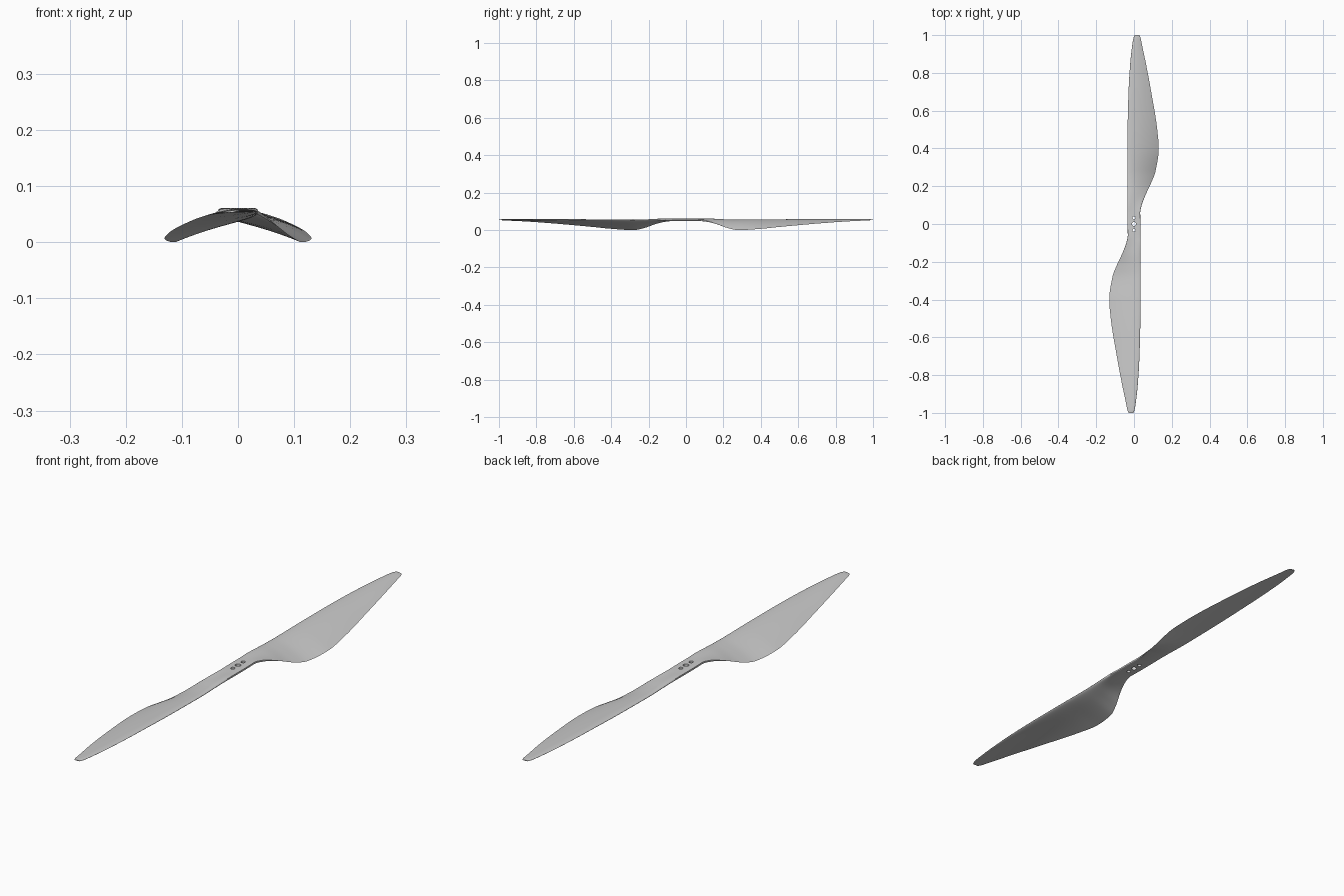
import bpy, bmesh, math
from mathutils import Matrix

if "Cube" in bpy.data.objects:
    bpy.data.objects.remove(bpy.data.objects["Cube"])

# Blade stations: y, left edge x, right edge x, left z, right z, thickness, camber
ST = [
    (0.00, -.034, .034, .059, .059, .012, .0),
    (0.06, -.034, .033, .059, .059, .012, .0),
    (0.10, -.035, .041, .060, .054, .013, .001),
    (0.16, -.035, .064, .059, .038, .015, .004),
    (0.22, -.035, .092, .057, .016, .016, .006),
    (0.28, -.035, .114, .056, .004, .016, .007),
    (0.40, -.035, .131, .057, .011, .015, .007),
    (0.50, -.034, .123, .058, .021, .014, .006),
    (0.70, -.029, .091, .060, .039, .010, .004),
    (0.85, -.020, .063, .060, .050, .007, .003),
    (0.95, -.009, .042, .060, .055, .006, .002),
    (0.985, -.003, .035, .060, .057, .005, .001),
    (1.00, .004, .028, .0595, .058, .003, .0),
]


def station(y):
    """Smooth interpolation of the station table at y."""
    k = max(i for i in range(len(ST) - 1) if ST[i][0] <= y or i == 0)
    a, b = ST[k], ST[k + 1]
    h = b[0] - a[0]
    t = (y - a[0]) / h

    def slope(i, c):
        if i == 0 or i == len(ST) - 1:
            return 0 if i == 0 else (ST[i][c] - ST[i - 1][c]) / (ST[i][0] - ST[i - 1][0])
        d0 = (ST[i][c] - ST[i - 1][c]) / (ST[i][0] - ST[i - 1][0])
        d1 = (ST[i + 1][c] - ST[i][c]) / (ST[i + 1][0] - ST[i][0])
        return 2 * d0 * d1 / (d0 + d1) if d0 * d1 > 0 else 0

    return [a[c] * (2*t**3 - 3*t*t + 1) + b[c] * (3*t*t - 2*t**3)
            + h * slope(k, c) * (t**3 - 2*t*t + t) + h * slope(k + 1, c) * (t**3 - t*t)
            for c in range(1, 7)]


N = 20  # chord divisions


def section(y):
    """Closed cross-section, changing from hub bar to aerofoil."""
    xl, xr, zl, zr, th, cam = station(y)
    w = min(1, max(0, (y - .05) / .15))
    w = w * w * (3 - 2 * w)
    pts = []
    for j in range(2 * N):
        u = (1 - math.cos(math.pi * j / N)) / 2
        side = 1 if j < N else -1
        hub = max(0, 1 - abs(2 * u - 1) ** 5) ** .2
        foil = 2 * (1.4845*u**.5 - .63*u - 1.758*u*u + 1.4215*u**3 - .518*u**4)
        half = th / 2 * (hub * (1 - w) + foil * w)
        if j == 0 or j == N:
            half = 0 if j == 0 else th * .02 * w
            side = 1
        z = zl + (zr - zl) * u + cam * 4 * u * (1 - u) + side * half
        pts.append((xl + (xr - xl) * u, y, z))
    return pts


# Loft one blade, then repeat it turned half round and weld at the hub
bm = bmesh.new()
ys = [i * .0125 for i in range(76)] + [.95, .962, .974, .985, .992, .997, 1.0]
rows = [[bm.verts.new(p) for p in section(y)] for y in ys]
for a, b in zip(rows, rows[1:]):
    for j in range(2 * N):
        k = (j + 1) % (2 * N)
        bm.faces.new((a[j], a[k], b[k], b[j]))
bm.faces.new(rows[-1])
dup = bmesh.ops.duplicate(bm, geom=bm.verts[:] + bm.edges[:] + bm.faces[:])
bmesh.ops.rotate(bm, verts=[g for g in dup["geom"] if isinstance(g, bmesh.types.BMVert)],
                 cent=(0, 0, 0), matrix=Matrix.Rotation(math.pi, 3, 'Z'))
root = [v for v in bm.verts if abs(v.co.y) < 1e-5]
bmesh.ops.remove_doubles(bm, verts=root, dist=1e-5)
bmesh.ops.recalc_face_normals(bm, faces=bm.faces[:])
low = min(v.co.z for v in bm.verts)
bmesh.ops.translate(bm, verts=bm.verts[:], vec=(0, 0, -low))
me = bpy.data.meshes.new("propeller")
bm.to_mesh(me)
bm.free()
prop = bpy.data.objects.new("propeller", me)
bpy.context.collection.objects.link(prop)

# Shaft hole and two bolt holes through the hub
bm = bmesh.new()
for y, r in ((-.033, .008), (0, .0105), (.033, .008)):
    bmesh.ops.create_cone(bm, cap_ends=True, segments=32, radius1=r, radius2=r, depth=.1,
                          matrix=Matrix.Translation((0, y, .059)))
cm = bpy.data.meshes.new("hole_cutter")
bm.to_mesh(cm)
bm.free()
cutter = bpy.data.objects.new("hole_cutter", cm)
bpy.context.collection.objects.link(cutter)
cutter.hide_render = True

bpy.context.view_layer.objects.active = prop
prop.select_set(True)
mod = prop.modifiers.new("holes", 'BOOLEAN')
mod.operation = 'DIFFERENCE'
mod.solver = 'EXACT'
mod.object = cutter
bpy.ops.object.modifier_apply(modifier=mod.name)
bpy.data.objects.remove(cutter)
bpy.ops.object.shade_smooth_by_angle(angle=math.radians(40))
